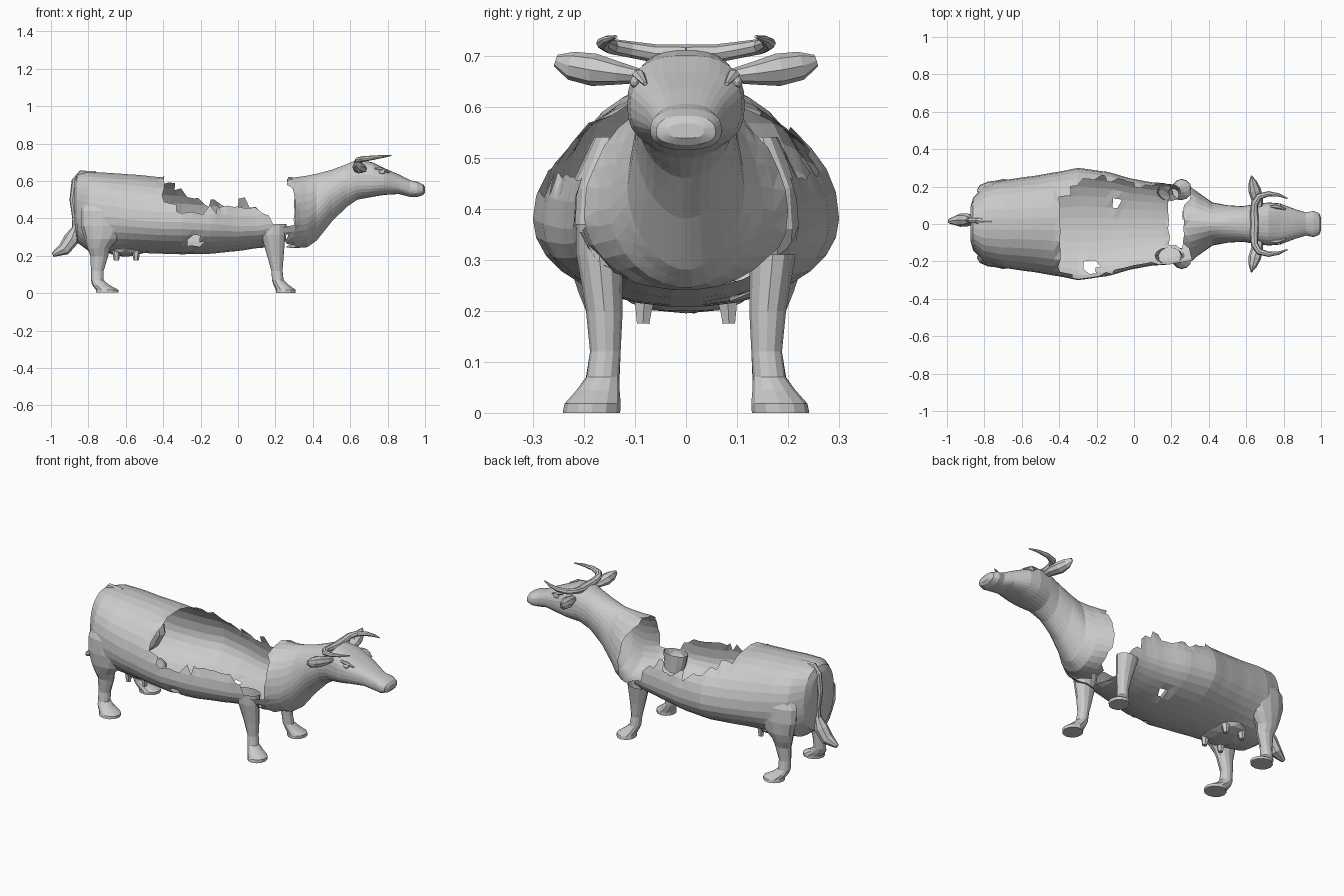
import bpy, bmesh, random
from math import sin, cos, pi, copysign
from mathutils import Vector

if "Cube" in bpy.data.objects:
    bpy.data.objects.remove(bpy.data.objects["Cube"])

random.seed(4)


def finish(name, bm):
    bmesh.ops.recalc_face_normals(bm, faces=bm.faces)
    mesh = bpy.data.meshes.new(name)
    bm.to_mesh(mesh)
    bm.free()
    ob = bpy.data.objects.new(name, mesh)
    bpy.context.collection.objects.link(ob)
    return ob


def skin(bm, rings, cap_start=True, cap_end=True):
    """Join rings of points with faces, optionally closing the ends."""
    vs = [[bm.verts.new(p) for p in r] for r in rings]
    n = len(vs[0])
    for a, b in zip(vs, vs[1:]):
        for i in range(n):
            j = (i + 1) % n
            bm.faces.new((a[i], a[j], b[j], b[i]))
    if cap_start:
        bm.faces.new(vs[0][::-1])
    if cap_end:
        bm.faces.new(vs[-1])


def sweep(name, pts, sides=8, normal=None, ref=(0, 0, 1), cap_start=True):
    """Tube through (x, y, z, radius_a, radius_b); radius_b runs along ref."""
    rings = []
    for k, p in enumerate(pts):
        t = Vector(normal) if normal else \
            Vector(pts[min(k + 1, len(pts) - 1)][:3]) - Vector(pts[max(k - 1, 0)][:3])
        t.normalize()
        a = Vector(ref).cross(t).normalized()
        b = t.cross(a)
        rings.append([Vector(p[:3]) + a * p[3] * cos(2 * pi * i / sides)
                      + b * p[4] * sin(2 * pi * i / sides) for i in range(sides)])
    bm = bmesh.new()
    skin(bm, rings, cap_start)
    return finish(name, bm)


def both_sides(fn, name, pts, **kw):
    for s, side in ((1, "left"), (-1, "right")):
        fn(f"{side}_{name}", [(p[0], s * p[1]) + tuple(p[2:]) for p in pts], **kw)


def lerp(table, x):
    for (x0, v0), (x1, v1) in zip(table, table[1:]):
        if x <= x1:
            return v0 + (v1 - v0) * max(0, (x - x0) / (x1 - x0))
    return table[-1][1]


# Torso, neck and head sections: x, half width, bottom, widest height, top
SECTIONS = [
    (-.875, .09, .38, .50, .60), (-.86, .14, .27, .45, .635),
    (-.80, .205, .225, .42, .65), (-.70, .235, .215, .41, .645),
    (-.55, .255, .215, .39, .635), (-.40, .28, .21, .38, .62),
    (-.30, .30, .207, .38, .61), (-.15, .28, .21, .37, .60),
    (0, .24, .225, .36, .60), (.10, .222, .24, .36, .60),
    (.22, .215, .25, .38, .61), (.30, .20, .24, .39, .62),
    (.37, .15, .245, .40, .63), (.42, .115, .28, .44, .64),
    (.50, .10, .38, .53, .66), (.58, .095, .46, .58, .69),
    (.64, .105, .50, .60, .715), (.72, .115, .515, .60, .70),
    (.78, .11, .525, .60, .67), (.86, .08, .53, .58, .635),
    (.92, .062, .515, .56, .605), (.96, .07, .515, .555, .595),
    (.99, .058, .525, .55, .582), (1.0, .035, .538, .552, .567)]
SIDES = 30
# Squareness of the upper and lower halves along the body (1 is round)
UPPER = [(-.8, .85), (-.6, .95), (.15, .95), (.3, 1.05), (.42, 1.05), (.55, .9), (.7, .75), (1, .8)]
LOWER = [(-.8, .9), (-.6, 1), (.25, .95), (.4, 1.1), (.55, 1.1), (.7, .8), (1, .8)]


def section_ring(s):
    x, w, zb, zm, zt = s
    ring = []
    for i in range(SIDES):
        c, d = cos(2 * pi * i / SIDES), sin(2 * pi * i / SIDES)
        h, q = (zt - zm, lerp(UPPER, x)) if d > 0 else (zm - zb, lerp(LOWER, x))
        ring.append((x, w * copysign(abs(c) ** q, c), zm + h * copysign(abs(d) ** q, d)))
    return ring


def hull_rings():
    rings = []
    for p, q in zip(SECTIONS, SECTIONS[1:]):
        n = max(1, round((q[0] - p[0]) / .033))
        for j in range(n):
            t = j / n
            # Straight in x, softly curved between sections elsewhere
            e = t * t * (3 - 2 * t) * .3 + t * .7
            rings.append(section_ring([p[0] + (q[0] - p[0]) * t] +
                                      [a + (b - a) * e for a, b in zip(p[1:], q[1:])]))
    return rings + [section_ring(SECTIONS[-1])]


RIGHT_EDGE = [(-.39, .51), (-.34, .46), (-.2, .45), (0, .455), (.1, .46), (.13, .41), (.25, .36)]
LEFT_EDGE = [(-.39, .60), (-.3, .55), (-.2, .50), (-.05, .47), (.04, .49), (.1, .44), (.16, .36), (.25, .32)]


def missing(c):
    """True where the thin shell is broken away."""
    x, y, z = c
    n = random.uniform(-.012, .012)
    if -.39 + n < x < .245 and z > lerp(RIGHT_EDGE if y < 0 else LEFT_EDGE, x) + n:
        return True
    if z < .58 and .205 + n < x < .275 + n and (y > -.1 or z > .36):
        return True
    if abs(y) > .08 and (.36 if y < 0 else 0) < z < .56 and .2 < x < .295 + n:
        return True
    # Small holes in the belly
    return (Vector(c) - Vector((-.10, .11, .225))).length < .025 or \
           (Vector(c) - Vector((-.23, -.23, .27))).length < .032


def shell(name, front):
    bm = bmesh.new()
    skin(bm, hull_rings())
    bmesh.ops.triangulate(bm, faces=bm.faces)
    gone = []
    for f in bm.faces:
        c = f.calc_center_median()
        if (c.x > .25) != front or missing(c):
            gone.append(f)
    bmesh.ops.delete(bm, geom=gone, context='FACES')
    # Drop loose spikes, then roughen the broken rim
    for _ in range(2):
        spikes = [f for f in bm.faces if sum(e.is_boundary for e in f.edges) > 1]
        bmesh.ops.delete(bm, geom=spikes, context='FACES')
    for v in bm.verts:
        if v.is_boundary:
            v.co.x += random.uniform(-.009, .009)
            v.co.z += random.uniform(-.009, .009)
    finish(name, bm)


shell("broken_body_shell", False)
shell("neck_and_head", True)

# Legs with hooves, horizontal sections from top to bottom
both_sides(sweep, "hind_leg", [
    (-.74, .15, .54, .06, .03), (-.725, .178, .44, .115, .05), (-.72, .182, .36, .12, .052),
    (-.73, .178, .29, .09, .05), (-.745, .17, .24, .06, .042), (-.742, .16, .20, .048, .036),
    (-.752, .158, .12, .034, .03), (-.752, .163, .07, .034, .033), (-.735, .172, .045, .045, .042),
    (-.70, .183, .018, .06, .055), (-.70, .185, .003, .06, .056)],
    sides=12, normal=(0, 0, -1), ref=(0, 1, 0))
FRONT_LEG = [
    (.185, .17, .37, .075, .045), (.188, .17, .31, .065, .045), (.20, .16, .20, .044, .036),
    (.208, .158, .12, .03, .03), (.213, .163, .07, .031, .032), (.23, .172, .045, .04, .042),
    (.255, .183, .018, .053, .055), (.255, .185, 0, .053, .056)]
for name, s, start in (("right_front_leg", -1, 0), ("left_front_leg", 1, 1)):
    sweep(name, [(p[0], s * p[1]) + p[2:] for p in FRONT_LEG[start:]],
          sides=12, normal=(0, 0, -1), ref=(0, 1, 0), cap_start=False)

# Tail with tuft
sweep("tail", [
    (-.76, .015, .632, .02, .014), (-.84, .018, .635, .022, .016), (-.87, .02, .60, .02, .016),
    (-.885, .022, .50, .016, .014), (-.872, .022, .40, .014, .014), (-.868, .022, .35, .02, .02),
    (-.89, .022, .29, .042, .035), (-.93, .02, .235, .035, .035), (-.99, .015, .205, .012, .012)],
    ref=(0, 1, 0))

# Horns and ears
both_sides(sweep, "horn", [
    (.645, 0, .702, .025, .02), (.642, .06, .704, .022, .018), (.645, .11, .712, .02, .016),
    (.67, .148, .718, .018, .015), (.72, .162, .724, .014, .012), (.775, .155, .731, .009, .008),
    (.82, .137, .737, .003, .003)])
both_sides(sweep, "ear", [
    (.67, .09, .66, .018, .014), (.66, .13, .665, .032, .022), (.645, .18, .672, .034, .032),
    (.635, .225, .68, .022, .028), (.628, .255, .69, .004, .012)])

# Brows, eyes and nostrils
both_sides(sweep, "brow", [
    (.73, .095, .668, .006, .005), (.765, .093, .663, .013, .01), (.81, .08, .645, .005, .004)], sides=6)


def blob(name, pts, size=(.01, .01, .01)):
    bm = bmesh.new()
    bmesh.ops.create_icosphere(bm, subdivisions=2, radius=1)
    bmesh.ops.scale(bm, vec=size, verts=bm.verts)
    bmesh.ops.translate(bm, vec=pts[0], verts=bm.verts)
    finish(name, bm)


both_sides(blob, "eye", [(.77, .10, .648)], size=(.018, .01, .012))
both_sides(blob, "nostril", [(.97, .042, .568)], size=(.016, .016, .011))

# Udder and teats
blob("udder", [(-.6, 0, .235)], size=(.11, .13, .04))
for label, x in (("rear", -.65), ("fore", -.545)):
    both_sides(sweep, label + "_teat", [
        (x, .08, .23, .024, .024), (x, .083, .20, .018, .018), (x, .084, .175, .014, .014)],
        sides=6, ref=(0, 1, 0))
